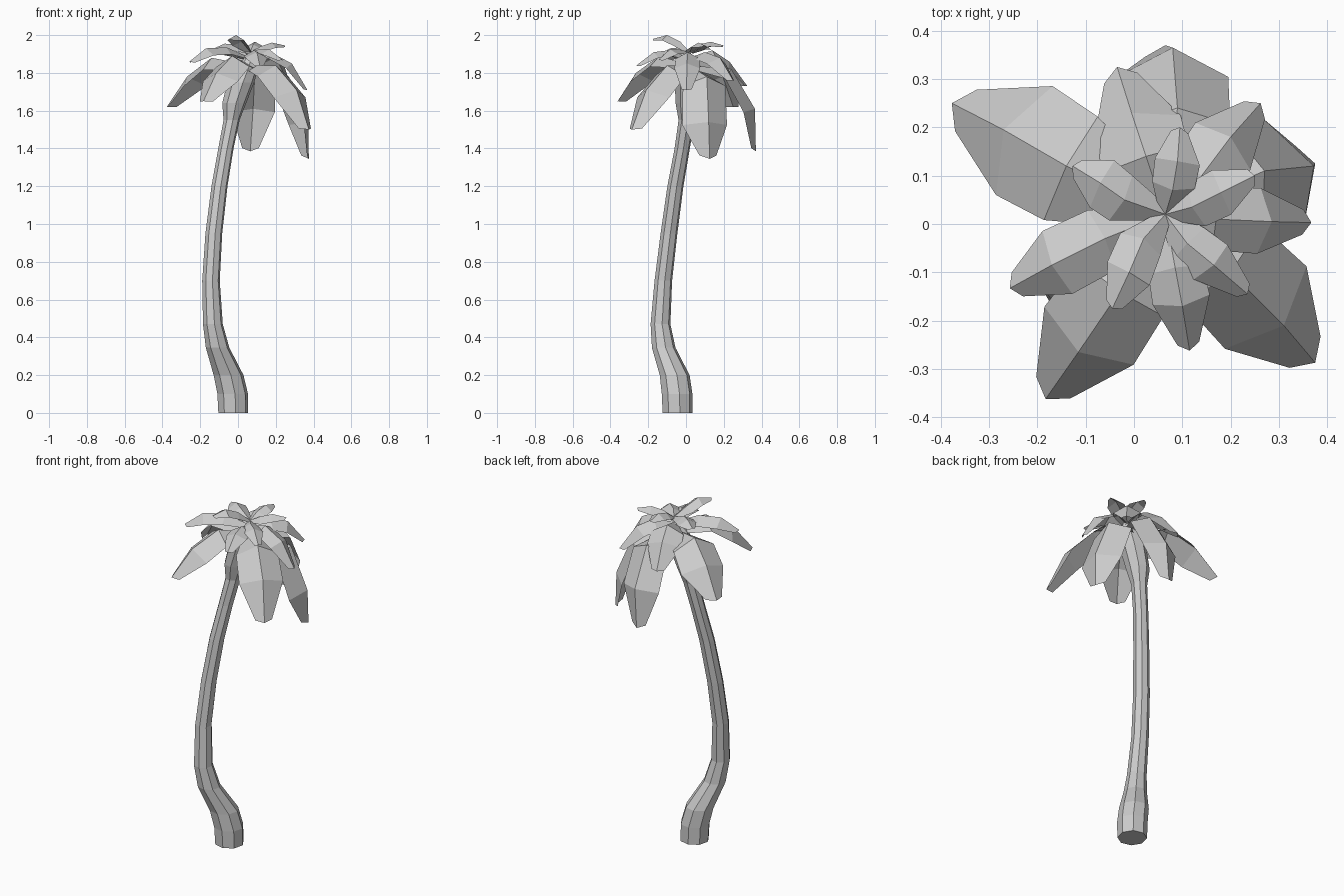
import bpy, bmesh
from math import sin, cos, pi
from mathutils import Vector


def make_object(name, bm):
    mesh = bpy.data.meshes.new(name)
    bm.to_mesh(mesh)
    bm.free()
    obj = bpy.data.objects.new(name, mesh)
    bpy.context.collection.objects.link(obj)
    return obj


def build_trunk(rings, sides=8):
    """Loft horizontal rings (x, y, z, radius) into a capped trunk."""
    bm = bmesh.new()
    loops = []
    for x, y, z, r in rings:
        loops.append([bm.verts.new((x + r * cos(2 * pi * (i + .2) / sides),
                                    y + r * sin(2 * pi * (i + .2) / sides), z))
                      for i in range(sides)])
    for a, b in zip(loops, loops[1:]):
        for i in range(sides):
            j = (i + 1) % sides
            bm.faces.new((a[i], a[j], b[j], b[i]))
    bm.faces.new(loops[0][::-1])
    bm.faces.new(loops[-1])
    return make_object("trunk", bm)


def build_leaf(name, base, s1, s2, tip, width, drop=0.55):
    """Folded leaf: a central ridge with one row of flat faces on each side."""
    pts = [Vector(p) for p in (base, s1, s2, tip)]
    flat = pts[3] - pts[0]
    side = Vector((-flat.y, flat.x, 0)).normalized()
    bm = bmesh.new()
    rows = []
    for i, p in enumerate(pts):
        tangent = (pts[min(i + 1, 3)] - pts[max(i - 1, 0)]).normalized()
        normal = tangent.cross(side)
        w = width * (0.3, 0.95, 1.0, 0.38)[i]
        back = tangent * (0.15 * width if i == 3 else 0)
        low = p - normal * w * drop - back
        rows.append([bm.verts.new(v) for v in (low - side * w, p, low + side * w)])
    for a, b in zip(rows, rows[1:]):
        for k in range(2):
            bm.faces.new((a[k], b[k], b[k + 1], a[k + 1]))
    return make_object(name, bm)


# Curved trunk with a flared foot and a bulb under the crown
build_trunk([
    (-.025, -.045, 0, .080), (-.028, -.047, .10, .082), (-.050, -.060, .20, .080),
    (-.108, -.118, .345, .063), (-.133, -.135, .47, .053), (-.143, -.120, .70, .047),
    (-.128, -.090, .95, .045), (-.098, -.056, 1.2, .043), (-.064, -.020, 1.4, .041),
    (-.034, .003, 1.55, .043), (-.020, .008, 1.64, .064), (.015, .012, 1.75, .072),
    (.048, .018, 1.83, .062), (.065, .02, 1.88, .03)])

# Large hanging leaves: shoulder, middle, tip, half width
large = [
    ((-.14, .12, 1.88), (-.270, .195, 1.78), (-.377, .250, 1.62), .127),
    ((.27, .11, 1.78), (.372, .12, 1.54), (.375, .125, 1.345), .125),
    ((.09, .24, 1.82), (.08, .365, 1.61), (.065, .37, 1.385), .115),
    ((.20, -.10, 1.84), (.31, -.21, 1.71), (.375, -.287, 1.50), .120),
    ((-.03, -.14, 1.89), (-.115, -.265, 1.80), (-.183, -.362, 1.65), .110),
]
# Middle layer
middle = [
    ((.025, .14, 1.92), (-.005, .23, 1.86), (-.035, .325, 1.73), .095),
    ((.14, .10, 1.91), (.20, .18, 1.88), (.262, .25, 1.76), .075),
    ((.17, .01, 1.91), (.285, .005, 1.85), (.367, .003, 1.71), .068),
    ((-.06, -.03, 1.935), (-.17, -.085, 1.93), (-.257, -.133, 1.86), .072),
    ((.085, -.09, 1.92), (.10, -.17, 1.91), (.115, -.262, 1.84), .060),
]
# Small top leaves
small = [
    ((.02, -.03, 1.965), (-.01, -.10, 2.0), (-.045, -.175, 1.98), .050),
    ((-.02, .05, 1.95), (-.07, .085, 1.955), (-.127, .120, 1.93), .055),
    ((.08, .07, 1.95), (.09, .13, 1.965), (.095, .20, 1.945), .047),
    ((.12, .035, 1.94), (.18, .065, 1.96), (.25, .10, 1.945), .050),
    ((.11, -.04, 1.925), (.165, -.085, 1.925), (.235, -.145, 1.87), .050),
]
for layer, leaves, z in (("large", large, 1.84), ("middle", middle, 1.88),
                         ("small", small, 1.91)):
    for n, (s1, s2, tip, w) in enumerate(leaves, 1):
        build_leaf(f"{layer}_leaf_{n}", (.065, .02, z), s1, s2, tip, w)
